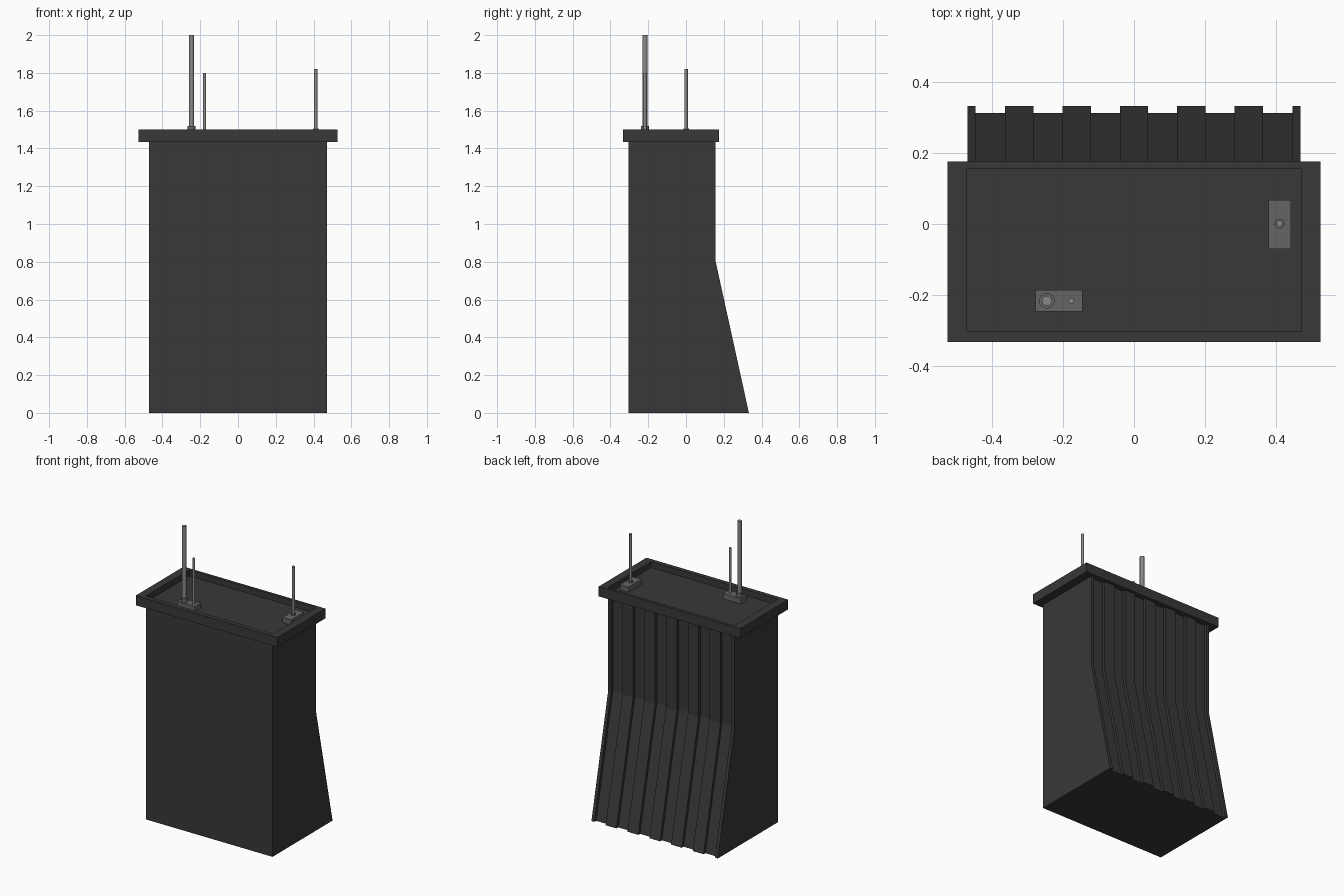
import bpy, bmesh

if "Cube" in bpy.data.objects:
    bpy.data.objects.remove(bpy.data.objects["Cube"])


def material(name, v):
    m = bpy.data.materials.new(name)
    m.diffuse_color = (v, v, v, 1)
    m.use_nodes = True
    m.node_tree.nodes["Principled BSDF"].inputs["Base Color"].default_value = m.diffuse_color
    return m


DARK = material("dark_metal", 0.04)
PLATE = material("plate_grey", 0.13)
POLE = material("pole_grey", 0.25)


def finish(name, bm, mat):
    bmesh.ops.recalc_face_normals(bm, faces=bm.faces)
    me = bpy.data.meshes.new(name)
    bm.to_mesh(me)
    bm.free()
    ob = bpy.data.objects.new(name, me)
    bpy.context.collection.objects.link(ob)
    me.materials.append(mat)
    return ob


def loft(name, rings, mat, closed=False):
    """Skin rings of equal length; cap the ends, or join last to first."""
    bm = bmesh.new()
    vs = [[bm.verts.new(p) for p in r] for r in rings]
    n = len(rings[0])
    for a, b in zip(vs, vs[1:] + (vs[:1] if closed else [])):
        for i in range(n):
            j = (i + 1) % n
            bm.faces.new((a[i], a[j], b[j], b[i]))
    if not closed:
        bm.faces.new(vs[0])
        bm.faces.new(vs[-1])
    return finish(name, bm, mat)


def rect(x0, x1, y0, y1, z):
    return [(x0, y0, z), (x1, y0, z), (x1, y1, z), (x0, y1, z)]


def box(name, x0, x1, y0, y1, z0, z1, mat):
    return loft(name, [rect(x0, x1, y0, y1, z0), rect(x0, x1, y0, y1, z1)], mat)


def rod(name, x, y, r, z0, z1, mat, sides=16):
    bpy.ops.mesh.primitive_cylinder_add(vertices=sides, radius=r, depth=z1 - z0,
                                        location=(x, y, (z0 + z1) / 2))
    ob = bpy.context.object
    ob.name = name
    ob.data.materials.append(mat)
    bpy.ops.object.shade_smooth_by_angle()


# Body: ribbed back, flaring out below the bend
edges = [0.47, 0.448]
for k in range(2, -3, -1):
    edges += [k * 0.162 + 0.04, k * 0.162 - 0.04]
edges += [-0.448, -0.47]


def section(back, z):
    pts = [(-0.47, -0.305, z), (0.47, -0.305, z)]
    for i in range(0, len(edges), 2):
        a, b = edges[i], edges[i + 1]
        if i:
            pts.append((a, back - 0.019, z))
        pts += [(a, back, z), (b, back, z)]
        if i + 2 < len(edges):
            pts.append((b, back - 0.019, z))
    return pts


loft("body", [section(0.333, 0), section(0.155, 0.81), section(0.155, 1.45)], DARK)

# Lid: overhanging tray with a raised rim
loft("lid_tray", [rect(-0.527, 0.527, -0.333, 0.176, 1.435),
                  rect(-0.527, 0.527, -0.333, 0.176, 1.5),
                  rect(-0.472, 0.472, -0.303, 0.157, 1.5),
                  rect(-0.472, 0.472, -0.303, 0.157, 1.46)], DARK)

# Antenna base plates
box("left_base_plate", -0.279, -0.145, -0.247, -0.187, 1.46, 1.495, PLATE)
box("right_base_plate", 0.38, 0.443, -0.07, 0.068, 1.46, 1.495, PLATE)

# Antennas and collars
rod("tall_antenna_collar", -0.246, -0.217, 0.022, 1.49, 1.52, PLATE)
rod("tall_antenna", -0.246, -0.217, 0.014, 1.49, 2.0, POLE)
rod("short_antenna", -0.177, -0.217, 0.008, 1.49, 1.8, POLE)
rod("right_antenna_collar", 0.411, 0.001, 0.014, 1.49, 1.505, PLATE)
rod("right_antenna", 0.411, 0.001, 0.009, 1.49, 1.82, POLE)
